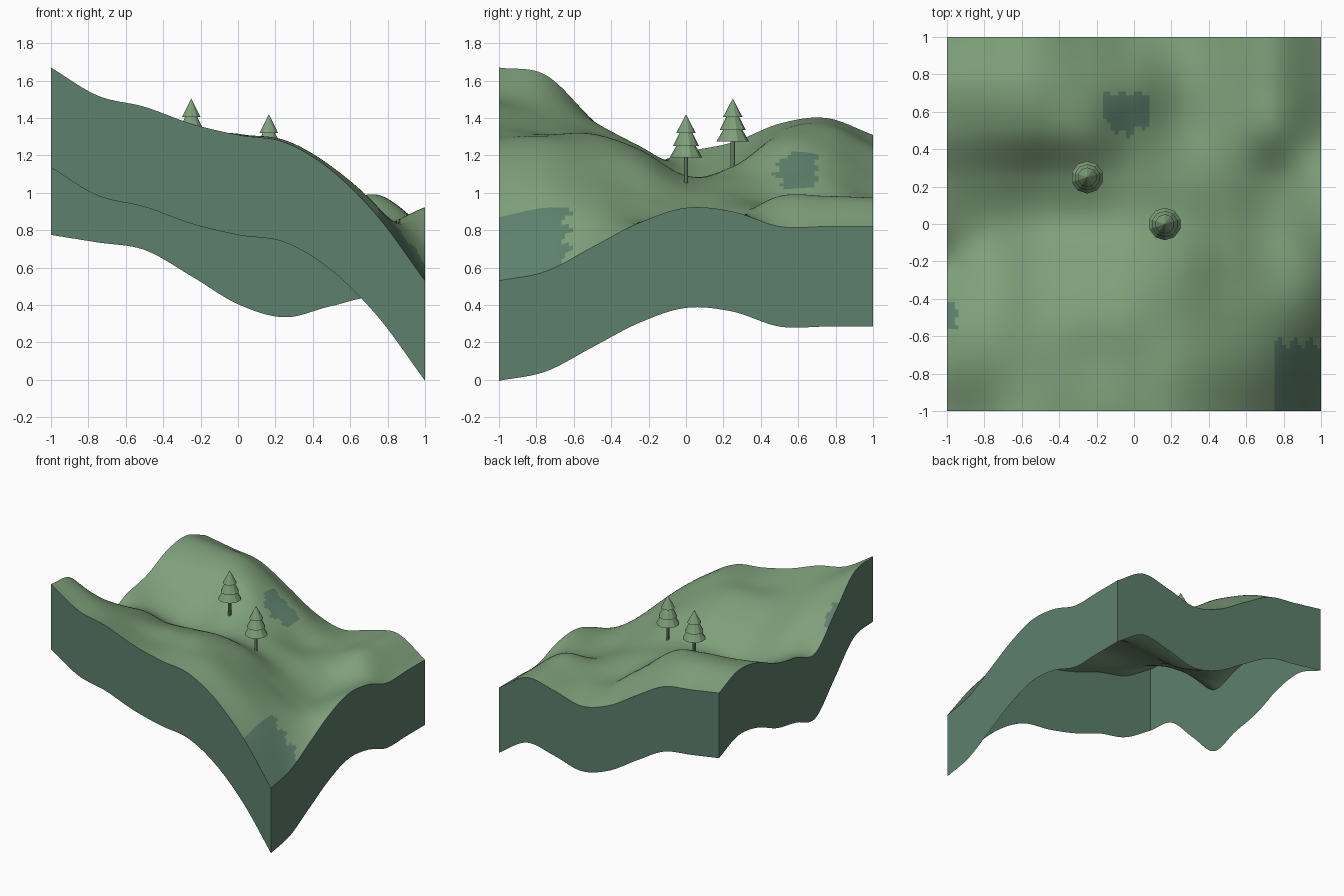
import bpy, bmesh, math

cube = bpy.data.objects.get("Cube")
if cube:
    bpy.data.objects.remove(cube, do_unlink=True)


def make_material(name, color):
    mat = bpy.data.materials.new(name)
    mat.use_nodes = True
    rgba = (*color, 1.0)
    mat.diffuse_color = rgba
    mat.node_tree.nodes["Principled BSDF"].inputs["Base Color"].default_value = rgba
    return mat


grass = make_material("grass_green", (0.21, 0.35, 0.195))
earth = make_material("blue_green_earth", (0.11, 0.215, 0.15))

SKIRT = 0.535      # depth of the side walls
CELLS = 96         # terrain resolution

# Terrain heights in hundredths: rows run front to back, columns left to right
HEIGHTS = [[int(v) / 100 for v in row.split()] for row in (
    "167 152 146 137 131 127 112 87 53",
    "163 149 139 132 131 128 114 92 58",
    "139 138 132 131 131 123 108 91 71",
    "116 125 121 122 123 116 99 86 84",
    "122 113 106 108 109 103 92 83 92",
    "127 119 113 114 108 99 92 86 90",
    "137 134 132 127 108 93 93 98 82",
    "140 138 135 124 108 92 93 98 82",
    "131 127 123 109 94 87 93 97 82")]


def spline(values, u):
    """Smooth curve through evenly spaced values, u from -1 to 1."""
    last = len(values) - 1
    s = (u + 1) / 2 * last
    i = max(0, min(int(s), last - 1))
    t = s - i
    b, c = values[i], values[i + 1]
    a = values[i - 1] if i > 0 else 2 * b - c
    d = values[i + 2] if i + 2 <= last else 2 * c - b
    return b + t / 2 * (c - a + t * (2 * a - 5 * b + 4 * c - d
                                     + t * (3 * (b - c) + d - a)))


def height(x, y):
    return spline([spline(row, x) for row in HEIGHTS], y)


def is_patch(x, y):
    """Bare patches: front corner, back slope and left rim."""
    jag = 0.025 * math.sin(x * 75)
    corner = x > 0.75 and y < -0.635 + jag
    slope = abs(x + 0.045) < 0.125 and 0.47 + 0.6 * abs(x + 0.04) + jag < y < 0.7 + jag
    rim = x < -0.955 + 0.015 * math.sin(y * 75) and abs(y + 0.485) < 0.07
    return corner or slope or rim


def finish(name, bm, *materials):
    mesh = bpy.data.meshes.new(name)
    bm.to_mesh(mesh)
    bm.free()
    for mat in materials:
        mesh.materials.append(mat)
    bpy.context.collection.objects.link(bpy.data.objects.new(name, mesh))


# Rolling ground, smooth on top
bm = bmesh.new()
bmesh.ops.create_grid(bm, x_segments=CELLS, y_segments=CELLS, size=1)
for v in bm.verts:
    v.co.z = height(v.co.x, v.co.y)
for f in bm.faces:
    center = f.calc_center_median()
    f.material_index = int(is_patch(center.x, center.y))
    f.smooth = True
ground = set(bm.faces)

# Skirt of vertical walls, open underneath
rim_edges = [e for e in bm.edges if e.is_boundary]
skirt = bmesh.ops.extrude_edge_only(bm, edges=rim_edges)["geom"]
for item in skirt:
    if isinstance(item, bmesh.types.BMVert):
        item.co.z -= SKIRT
for e in rim_edges:
    e.smooth = False
for f in set(bm.faces) - ground:
    f.smooth = False
    f.material_index = 1
    f.normal_update()
    if f.normal.dot(f.calc_center_median()) < 0:
        f.normal_flip()
finish("terrain", bm, grass, earth)


# Conifers: a thin trunk and three stacked cones
def add_cone(bm, x, y, low, high, r_low, r_high, sides):
    made = bmesh.ops.create_cone(bm, cap_ends=True, segments=sides, radius1=r_low,
                                 radius2=r_high, depth=high - low)["verts"]
    bmesh.ops.translate(bm, verts=made, vec=(x, y, (low + high) / 2))


def add_tree(name, x, y, top):
    trunk = bmesh.new()
    add_cone(trunk, x, y, top - 0.37, top - 0.2, 0.012, 0.012, 8)
    finish(name + "_trunk", trunk, grass)
    leaves = bmesh.new()
    for drop, rise, radius, tip in ((0.23, 0.09, 0.087, 0.035),
                                    (0.17, 0.09, 0.070, 0.025),
                                    (0.10, 0.10, 0.052, 0.0)):
        add_cone(leaves, x, y, top - drop, top - drop + rise, radius, tip, 10)
    finish(name + "_foliage", leaves, grass)


add_tree("front_tree", 0.165, 0.0, 1.42)
add_tree("back_tree", -0.25, 0.25, 1.505)
